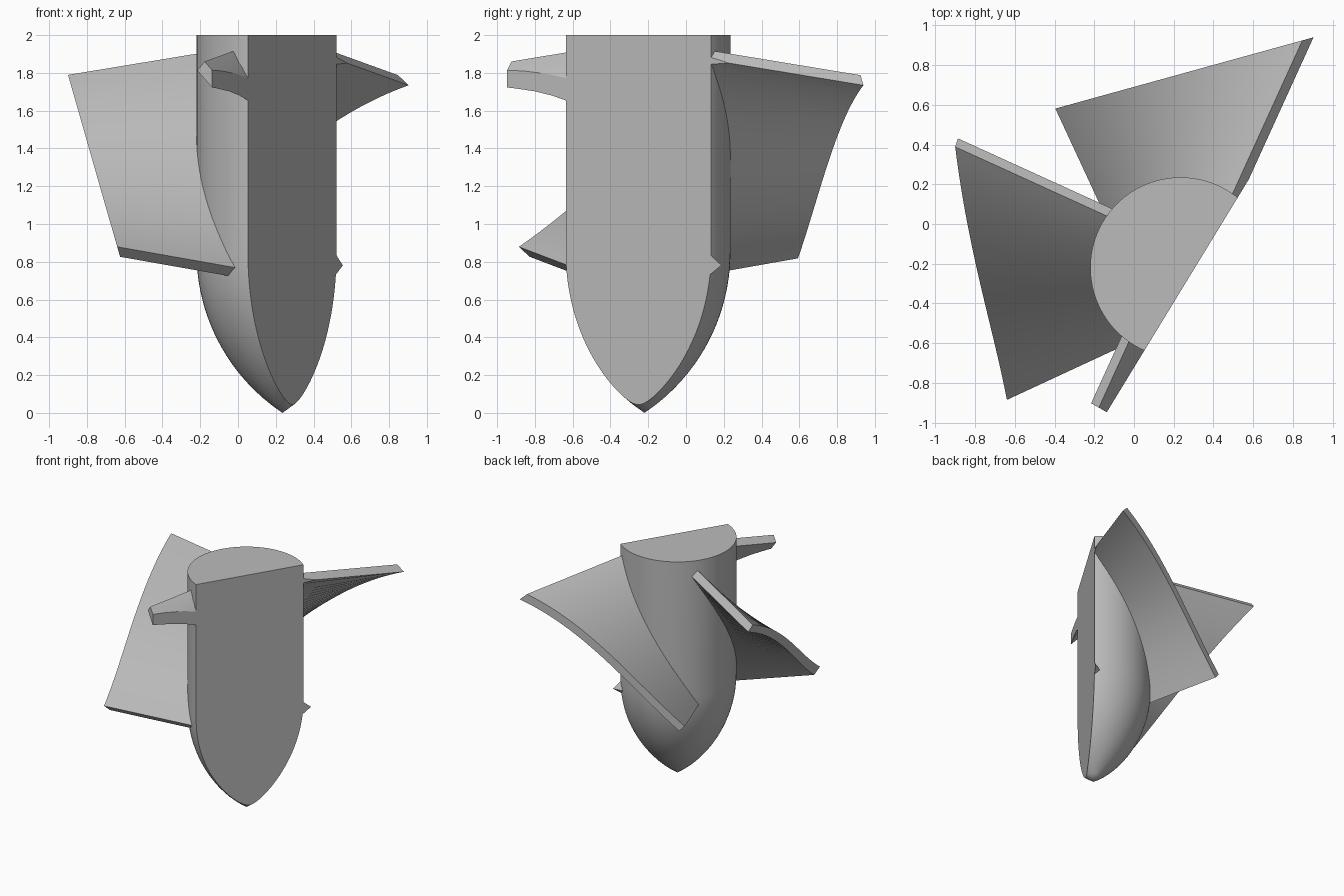
import bpy, bmesh
from math import sin, cos, radians, sqrt
from mathutils import Vector, Matrix

if "Cube" in bpy.data.objects:
    bpy.data.objects.remove(bpy.data.objects["Cube"])

AXIS = Vector((0.235, -0.22, 0))
RADIUS, NOSE, HEIGHT = 0.455, 0.85, 2.0
CUT_POINT = Vector((0.52, 0.13, 0))
CUT_NORMAL = Vector((0.854, -0.521, 0)).normalized()
THICKNESS = 0.065

grey = bpy.data.materials.new("plain_grey")
grey.use_nodes = True
colour = (0.5, 0.5, 0.5, 1)
grey.diffuse_color = colour
grey.node_tree.nodes["Principled BSDF"].inputs["Base Color"].default_value = colour


def finish(bm, name):
    """Slice the closed solid along the section plane, cap it and make the object."""
    bmesh.ops.recalc_face_normals(bm, faces=bm.faces)
    geom = bm.verts[:] + bm.edges[:] + bm.faces[:]
    bmesh.ops.bisect_plane(bm, geom=geom, dist=1e-5, plane_co=CUT_POINT,
                           plane_no=CUT_NORMAL, clear_outer=True)
    bmesh.ops.holes_fill(bm, edges=[e for e in bm.edges if e.is_boundary], sides=0)
    bmesh.ops.recalc_face_normals(bm, faces=bm.faces)
    mesh = bpy.data.meshes.new(name)
    bm.to_mesh(mesh)
    bm.free()
    mesh.materials.append(grey)
    obj = bpy.data.objects.new(name, mesh)
    bpy.context.collection.objects.link(obj)
    bpy.ops.object.select_all(action='DESELECT')
    obj.select_set(True)
    bpy.context.view_layer.objects.active = obj
    bpy.ops.object.shade_smooth_by_angle(angle=radians(30))


# Hub: cylinder with a pointed ogive nose, spun round its axis
def build_hub(steps=20, sides=96):
    bm = bmesh.new()
    arc = (RADIUS ** 2 + NOSE ** 2) / (2 * RADIUS)
    profile = []
    for i in range(steps + 1):
        z = NOSE * i / steps
        r = RADIUS - arc + sqrt(arc ** 2 - (NOSE - z) ** 2)
        profile.append((max(r, 0), z))
    profile += [(RADIUS, HEIGHT), (0, HEIGHT)]
    verts = [bm.verts.new(AXIS + Vector((r, 0, z))) for r, z in profile]
    edges = [bm.edges.new(pair) for pair in zip(verts, verts[1:])]
    bmesh.ops.spin(bm, geom=verts + edges, cent=AXIS, axis=(0, 0, 1),
                   angle=radians(360), steps=sides, use_duplicate=False)
    bmesh.ops.remove_doubles(bm, verts=bm.verts, dist=1e-4)
    finish(bm, "hub")


# Blade: straight rays leaving a helix on the hub, trimmed by a tip plane
def ray(t, turn):
    root = radians(145 + 91 * t + turn)
    heading = radians(155.5 + 49.4 * t + turn)
    start = AXIS + Vector((RADIUS * cos(root), RADIUS * sin(root), 1.915 - 1.145 * t))
    return start, Vector((cos(heading), sin(heading), -0.15 + 0.31 * t))


def build_blade(name, turn, tip_point, tip_normal, steps=32):
    bm = bmesh.new()
    tip_point, tip_normal = Vector(tip_point), Vector(tip_normal)
    rings = []
    for i in range(steps + 1):
        t = i / steps
        start, way = ray(t, turn)
        a, da = ray(t - 0.01, turn)
        b, db = ray(t + 0.01, turn)
        normal = (b + db * 0.4 - a - da * 0.4).cross(way).normalized()
        if normal.z > 0:
            normal.negate()
        ring = []
        for depth, inner_first in ((0, True), (THICKNESS, False)):
            base = start + normal * depth
            reach = (tip_point - base).dot(tip_normal) / way.dot(tip_normal)
            pair = [base - way * 0.08, base + way * reach]
            ring += pair if inner_first else pair[::-1]
        rings.append([bm.verts.new(p) for p in ring])
    for low, high in zip(rings, rings[1:]):
        for k in range(4):
            n = (k + 1) % 4
            bm.faces.new((low[k], low[n], high[n], high[k]))
    bm.faces.new(rings[0])
    bm.faces.new(rings[-1][::-1])
    finish(bm, name)


build_hub()
build_blade("back_blade", -90, (0, 0.69, 0), (-0.276, 1, 0))
build_blade("right_blade", 0, (-0.9, 0, 1.79), (1, 0, 0.286))
build_blade("front_blade", 90, (-0.21, -0.905, 0), (cos(radians(240)), sin(radians(240)), 0))
build_blade("left_blade_stub", 180, (0.9, 0, 0), (1, 0, 0))
